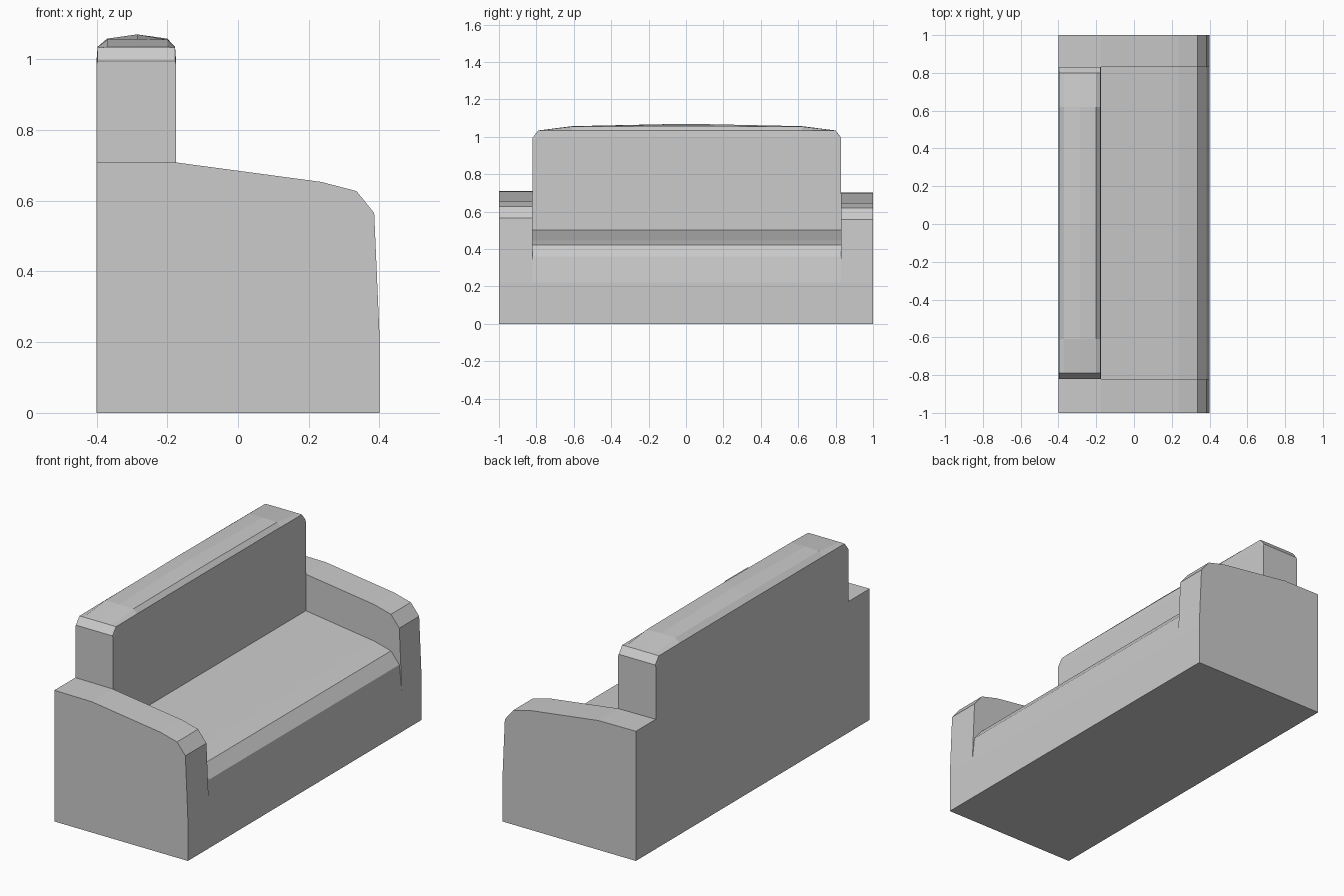
import bpy, bmesh

if "Cube" in bpy.data.objects:
    bpy.data.objects.remove(bpy.data.objects["Cube"])

Y0, Y1 = -0.82, 0.83      # inner faces of the two arms
BACK, FACE = -0.4, -0.175  # back and front planes of the backrest


def loft(name, sections):
    """Closed solid through matching rings of points."""
    bm = bmesh.new()
    rings = [[bm.verts.new(p) for p in s] for s in sections]
    n = len(rings[0])
    for a, b in zip(rings, rings[1:]):
        for i in range(n):
            j = (i + 1) % n
            bm.faces.new((a[i], a[j], b[j], b[i]))
    bm.faces.new(rings[0])
    bm.faces.new(rings[-1][::-1])
    bmesh.ops.recalc_face_normals(bm, faces=bm.faces)
    mesh = bpy.data.meshes.new(name)
    bm.to_mesh(mesh)
    bm.free()
    bpy.context.collection.objects.link(bpy.data.objects.new(name, mesh))


def extrude_y(name, profile, y0, y1):
    loft(name, [[(x, y, z) for x, z in profile] for y in (y0, y1)])


def cushion_profile(drop, x_back):
    """Sloping top with a rounded front edge, shared by arms and seat."""
    top = [(0.385, 0.565), (0.335, 0.627), (0.235, 0.653), (FACE, 0.708)]
    if x_back < FACE:
        top.append((x_back, 0.71))
    return ([(x_back, 0), (0.4, 0), (0.4, 0.22)]
            + [(x, z - drop) for x, z in top])


# Arms and seat
extrude_y("arm_left", cushion_profile(0, BACK), -1, Y0)
extrude_y("arm_right", cushion_profile(0.008, BACK), Y1, 1)
extrude_y("seat", cushion_profile(0.206, FACE), Y0, Y1)


# Backrest with chamfered ends and a softly crowned top
def back_section(y, shoulder, edge, inner, middle):
    return [(BACK, y, 0), (FACE, y, 0), (FACE, y, shoulder),
            (FACE - 0.003, y, edge), (-0.2, y, inner), (-0.285, y, middle),
            (-0.37, y, inner), (BACK + 0.003, y, edge), (BACK, y, shoulder)]


loft("backrest", [
    back_section(Y0, 0.985, 0.995, 0.995, 0.995),
    back_section(Y0 + 0.03, 0.995, 1.033, 1.034, 1.034),
    back_section(Y0 + 0.21, 0.995, 1.034, 1.055, 1.057),
    back_section(0, 0.995, 1.035, 1.058, 1.07),
    back_section(Y1 - 0.21, 0.995, 1.034, 1.055, 1.057),
    back_section(Y1 - 0.03, 0.995, 1.033, 1.034, 1.034),
    back_section(Y1, 0.985, 0.995, 0.995, 0.995),
])
